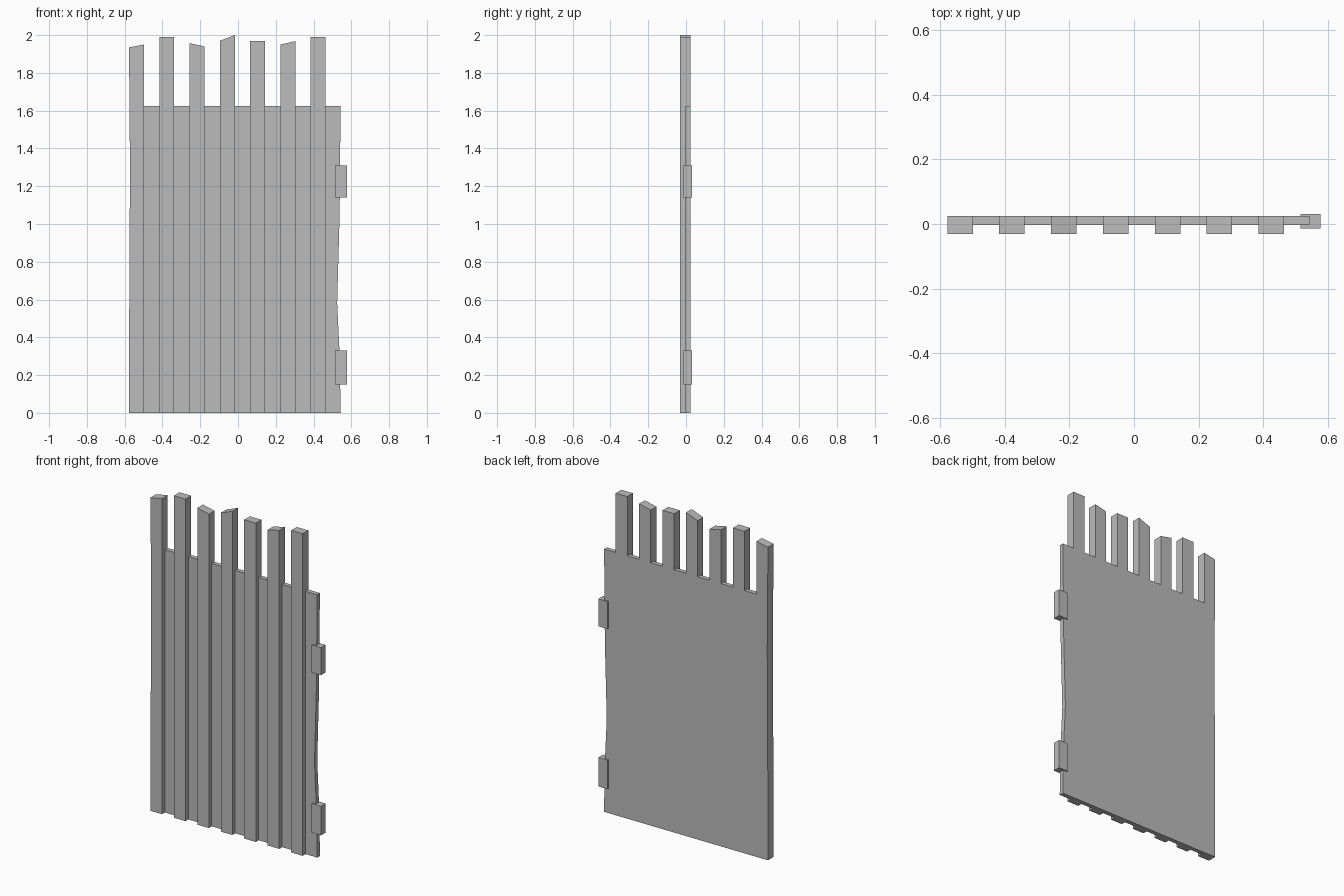
import bpy
import bmesh

cube = bpy.data.objects.get("Cube")
if cube:
    bpy.data.objects.remove(cube, do_unlink=True)

GREY = (0.5, 0.5, 0.5, 1)
mat = bpy.data.materials.new("plain_grey")
mat.use_nodes = True
mat.diffuse_color = GREY
mat.node_tree.nodes["Principled BSDF"].inputs["Base Color"].default_value = GREY


def slab(name, outline, y_front, y_back):
    """Extrude an x-z outline from y_front to y_back."""
    bm = bmesh.new()
    face = bm.faces.new([bm.verts.new((x, y_front, z)) for x, z in outline])
    new = bmesh.ops.extrude_face_region(bm, geom=[face])["geom"]
    verts = [v for v in new if isinstance(v, bmesh.types.BMVert)]
    bmesh.ops.translate(bm, verts=verts, vec=(0, y_back - y_front, 0))
    bmesh.ops.recalc_face_normals(bm, faces=bm.faces)
    mesh = bpy.data.meshes.new(name)
    bm.to_mesh(mesh)
    bm.free()
    mesh.materials.append(mat)
    obj = bpy.data.objects.new(name, mesh)
    bpy.context.collection.objects.link(obj)
    return obj


FRONT, MIDDLE, BACK = -0.031, -0.003, 0.024
PANEL_TOP = 1.624
LEFT, PITCH, WIDTH = -0.577, 0.1603, 0.079

# Left and right top heights of each picket
tops = [(1.935, 1.95), (1.99, 1.99), (1.957, 1.94), (1.97, 2.0),
        (1.97, 1.97), (1.95, 1.968), (1.99, 1.99)]
# Slightly worn outer edges
worn_left = [(-0.576, 0.5), (-0.572, 1.3)]
worn_right = [(0.543, PANEL_TOP), (0.538, 1.05), (0.525, 0.58),
              (0.537, 0.33), (0.544, 0)]

# Front half of the pickets, gathering the comb-shaped top for the panel
comb = [(LEFT, 0)] + worn_left
for i, (za, zb) in enumerate(tops):
    a = LEFT + i * PITCH
    b = a + WIDTH
    edge = worn_left if i == 0 else []
    slab(f"picket_{i + 1}", [(a, 0)] + edge + [(a, za), (b, zb), (b, 0)],
         FRONT, MIDDLE)
    if i > 0:
        comb.append((a, PANEL_TOP))
    comb += [(a, za), (b, zb), (b, PANEL_TOP)]

# Backing panel, flush with the back of the pickets
slab("backing_panel", comb + worn_right, MIDDLE, BACK)

# Hinge blocks
for name, low, high in (("lower_hinge", 0.15, 0.33), ("upper_hinge", 1.14, 1.31)):
    slab(name, [(0.514, low), (0.514, high), (0.577, high), (0.577, low)],
         -0.014, 0.031)
